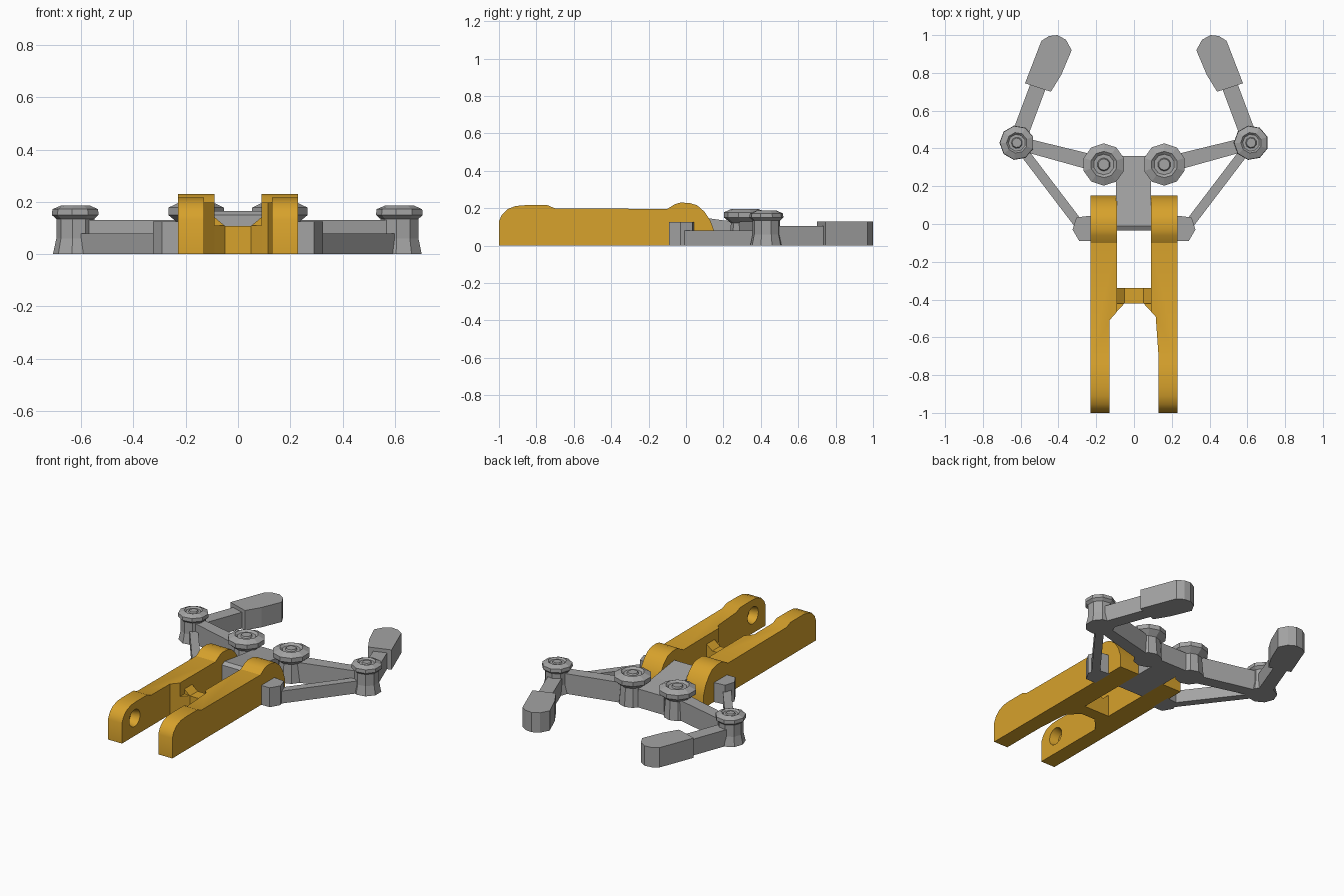
import bpy, bmesh, math
from mathutils import Vector, Matrix

if "Cube" in bpy.data.objects:
    bpy.data.objects.remove(bpy.data.objects["Cube"])


def material(name, rgb):
    m = bpy.data.materials.new(name)
    m.diffuse_color = (*rgb, 1)
    m.use_nodes = True
    m.node_tree.nodes["Principled BSDF"].inputs["Base Color"].default_value = m.diffuse_color
    return m


GOLD = material("gold", (0.68, 0.36, 0.025))
GREY = material("grey", (0.37, 0.37, 0.37))


def finish(bm, name, mat, smooth=None):
    bmesh.ops.recalc_face_normals(bm, faces=bm.faces[:])
    me = bpy.data.meshes.new(name)
    bm.to_mesh(me)
    bm.free()
    me.materials.append(mat)
    ob = bpy.data.objects.new(name, me)
    bpy.context.collection.objects.link(ob)
    if smooth:
        bpy.ops.object.select_all(action='DESELECT')
        ob.select_set(True)
        bpy.context.view_layer.objects.active = ob
        bpy.ops.object.shade_smooth_by_angle(angle=math.radians(smooth))
    return ob


def prism(name, pts, axis, lo, hi, mat, smooth=None):
    """Extrude a 2D outline along an axis; outline uses the other two axes in order."""
    def place(p, t):
        return {'x': (t, p[0], p[1]), 'y': (p[0], t, p[1]), 'z': (p[0], p[1], t)}[axis]
    bm = bmesh.new()
    a = [bm.verts.new(place(p, lo)) for p in pts]
    b = [bm.verts.new(place(p, hi)) for p in pts]
    bm.faces.new(a)
    bm.faces.new(b)
    for i in range(len(pts)):
        j = (i + 1) % len(pts)
        bm.faces.new((a[i], a[j], b[j], b[i]))
    return finish(bm, name, mat, smooth)


def lathe(name, centre, rings, n, mat):
    """Stack n-sided rings of (radius, height) around a vertical axis."""
    bm = bmesh.new()
    loops = [[bm.verts.new((centre[0] + r * math.cos(2 * math.pi * (k + 0.5) / n),
                            centre[1] + r * math.sin(2 * math.pi * (k + 0.5) / n), z))
              for k in range(n)] for r, z in rings]
    for a, b in zip(loops, loops[1:]):
        for i in range(n):
            j = (i + 1) % n
            bm.faces.new((a[i], a[j], b[j], b[i]))
    bm.faces.new(loops[0])
    bm.faces.new(loops[-1])
    return finish(bm, name, mat)


def link(name, a, b, wa, wb, height, mat):
    """Flat bar between two plan points, tapering from width wa to wb."""
    a, b = Vector(a), Vector(b)
    d = (b - a).normalized()
    n = Vector((-d.y, d.x))
    pts = [a + n * wa / 2, a - n * wa / 2, b - n * wb / 2, b + n * wb / 2]
    return prism(name, pts, 'z', 0, height, mat)


def cut(ob, cutter):
    mod = ob.modifiers.new("cut", 'BOOLEAN')
    mod.operation = 'DIFFERENCE'
    mod.solver = 'EXACT'
    mod.object = cutter
    bpy.ops.object.select_all(action='DESELECT')
    ob.select_set(True)
    bpy.context.view_layer.objects.active = ob
    bpy.ops.object.modifier_apply(modifier="cut")
    bpy.data.objects.remove(cutter)


ARM = [(-1, 0), (-1, 0.13), (-0.985, 0.165), (-0.955, 0.195), (-0.91, 0.212), (-0.86, 0.216),
       (-0.74, 0.216), (-0.70, 0.199), (-0.10, 0.196), (-0.06, 0.221), (-0.03, 0.23),
       (0.02, 0.228), (0.06, 0.215), (0.10, 0.18), (0.13, 0.135), (0.15, 0.08), (0.15, 0)]

for s, side in ((-1, "left"), (1, "right")):
    def m(pts):
        return [(s * x, y) for x, y in pts]

    # Side arm, thinner toward the front, with a round socket inside the tip
    arm = prism(side + "_arm", ARM, 'x', s * 0.09, s * 0.23, GOLD)
    inner = [(0.13, -1.1), (0.13, -0.51), (0.09, -0.465), (0.0, -0.465), (0.0, -1.1)]
    if s > 0:
        inner[1:2] = [(0.13, -0.70), (0.115, -0.49)]
    cut(arm, prism("cutter", m(inner), 'z', -0.1, 0.4, GOLD))
    bm = bmesh.new()
    bmesh.ops.create_cone(bm, cap_ends=True, segments=20, radius1=0.067, radius2=0.04, depth=0.1,
                          matrix=Matrix.Translation((s * 0.135, -0.87, 0.115))
                          @ Matrix.Rotation(s * math.pi / 2, 4, 'Y'))
    cut(arm, finish(bm, "cutter", GOLD))
    bpy.ops.object.shade_smooth_by_angle(angle=math.radians(32))
    prism(side + "_gusset", m([(0.115, -0.49), (0.05, -0.42), (0.115, -0.42)]),
          'z', 0, 0.11, GOLD)

    # Shoulder and elbow pivots: bolt heads on stems
    lathe(side + "_shoulder_pivot", (s * 0.16, 0.315),
          [(0.085, 0), (0.075, 0.12), (0.112, 0.15), (0.112, 0.178), (0.07, 0.197),
           (0.055, 0.185), (0.035, 0.185), (0.03, 0.195)], 10, GREY)
    lathe(side + "_elbow_pivot", (s * 0.62, 0.43),
          [(0.088, 0), (0.075, 0.06), (0.075, 0.135), (0.092, 0.15), (0.09, 0.172),
           (0.055, 0.187), (0.045, 0.177), (0.03, 0.177), (0.025, 0.184)], 9, GREY)

    # Linkage bars
    link(side + "_upper_link", (s * 0.16, 0.31), (s * 0.62, 0.43), 0.085, 0.07, 0.13, GREY)
    link(side + "_lower_link", (s * 0.27, -0.03), (s * 0.62, 0.43), 0.05, 0.05, 0.08, GREY)
    prism(side + "_link_foot", m([(0.22, -0.09), (0.29, -0.09), (0.325, -0.03),
                                  (0.305, 0.035), (0.22, 0.045)]), 'z', 0, 0.125, GREY)

    # Finger with a flat gripping paddle
    link(side + "_finger_rod", (s * 0.62, 0.43), (s * 0.50, 0.75), 0.085, 0.085, 0.105, GREY)
    prism(side + "_finger_paddle", m([(0.577, 0.745), (0.49, 0.97), (0.45, 0.995), (0.405, 1.0),
                                      (0.36, 0.975), (0.33, 0.92), (0.385, 0.79), (0.44, 0.70)]),
          'z', 0, 0.128, GREY)

# Bridge between the arms
prism("arm_bridge", [(-0.1, 0), (0.1, 0), (0.1, 0.15), (0.05, 0.108), (-0.05, 0.108), (-0.1, 0.15)],
      'y', -0.42, -0.34, GOLD)

# Central block carrying the shoulder pivots, top sloping down to the back
prism("gripper_body", [(-0.035, 0), (-0.035, 0.15), (-0.01, 0.165), (0.2, 0.135), (0.36, 0.12), (0.36, 0)],
      'x', -0.095, 0.09, GREY)
